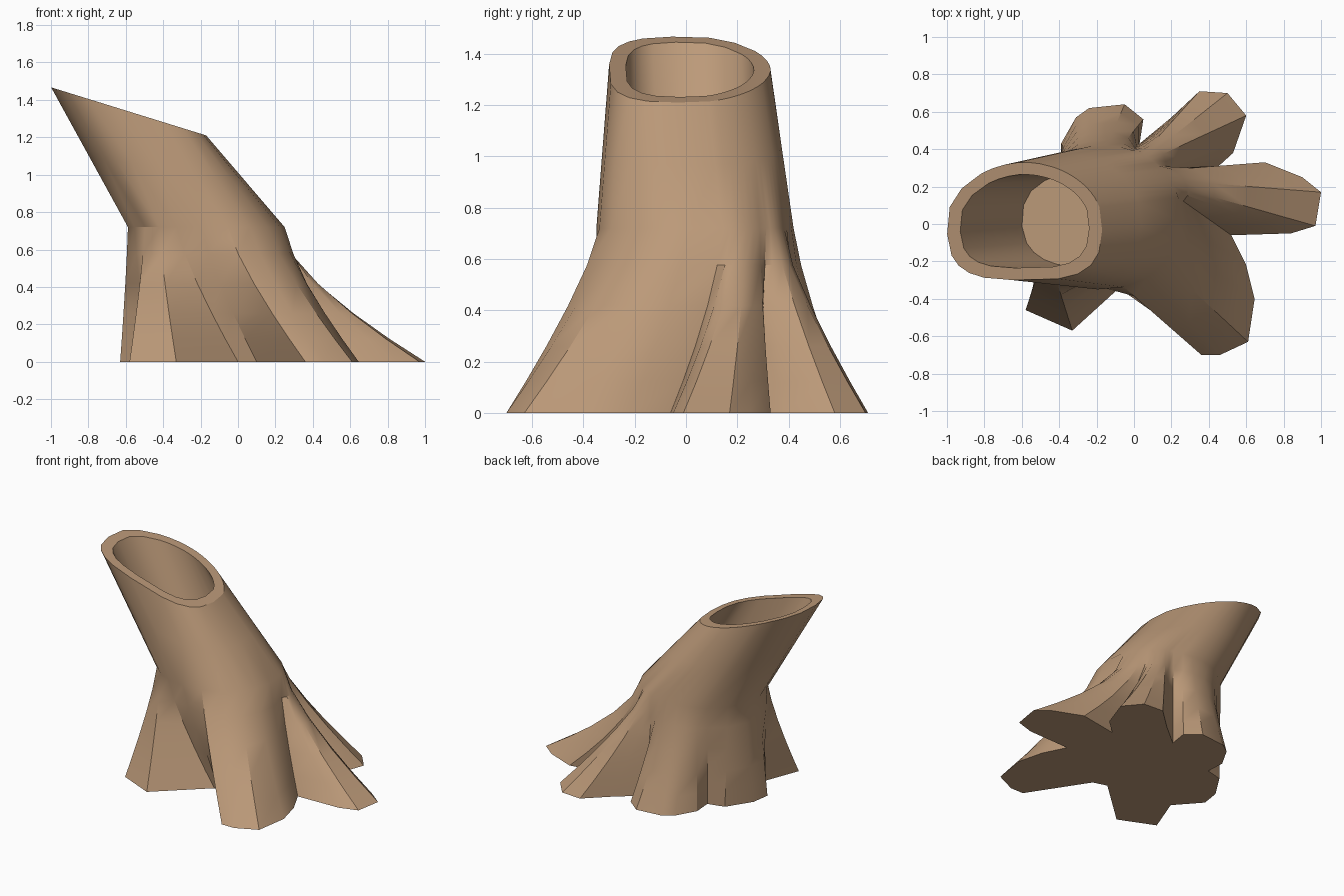
import bpy, bmesh, math

if "Cube" in bpy.data.objects:
    bpy.data.objects.remove(bpy.data.objects["Cube"], do_unlink=True)

# Each root: trunk angle where it starts, flare curve, ground outline from its valley onward
ROOTS = [
    (15, 1.45, [(.52, -.06), (.84, -.05), (.97, -.01), (1, .17), (.9, .25), (.7, .33)]),
    (45, 1.25, [(.42, .28), (.53, .38), (.6, .58), (.5, .7), (.35, .71), (.2, .57)]),
    (68, 1.25, [(.03, .43), (.05, .56), (-.05, .64), (-.24, .62), (-.31, .57), (-.39, .43)]),
    (125, 1.25, [(-.38, .3), (-.5, .27), (-.61, .1), (-.63, -.03)]),
    (205, 1.25, [(-.48, -.2), (-.58, -.46), (-.33, -.57)]),
    (249, 1.25, [(0, -.27), (.1, -.3), (.36, -.7), (.46, -.7), (.61, -.63),
                 (.645, -.4), (.6, -.22)]),
]
NECK_Z = 0.72


def oval(angle, cx, cy, rx, ry, power):
    """Point on a slightly boxy oval."""
    c, s = math.cos(angle), math.sin(angle)
    return (cx + rx * math.copysign(abs(c) ** (2 / power), c),
            cy + ry * math.copysign(abs(s) ** (2 / power), s))


def rim_point(angle, rx, ry):
    """Point on the slanted cut across the top, boxier towards the front."""
    power = 3.2 if math.sin(angle) < 0 else 1.9
    x, y = oval(angle, -.585, .015, rx, ry, power)
    return (x, y, 1.21 - .31 * (x + .17))


def mix(a, b, t):
    return tuple(p + (q - p) * t for p, q in zip(a, b))


# Spread every root's columns evenly over its share of the trunk
outline, angles, flares = [], [], []
for k, (start, flare, points) in enumerate(ROOTS):
    span = (ROOTS[(k + 1) % len(ROOTS)][0] - start) % 360
    for i, point in enumerate(points):
        outline.append(point)
        angles.append(math.radians(start + span * i / len(points)))
        flares.append(flare)

neck = [(*oval(a, -.17, .035, .42, .385, 2.1), NECK_Z) for a in angles]
rim = [rim_point(a, .415, .315) for a in angles]
inner_rim = [rim_point(a, .345, .25) for a in angles]
inner_floor = [(*oval(a, -.27, .02, .33, .25, 2.4), .8) for a in angles]

# Rings from the ground up: flared roots, leaning trunk, then down into the hollow
rings = []
for t in (0, .17, .36, .58, .8):
    rings.append([(*mix(n[:2], b, (1 - t) ** f), NECK_Z * t)
                  for n, b, f in zip(neck, outline, flares)])
rings += [neck, [mix(n, r, .5) for n, r in zip(neck, rim)], rim, inner_rim, inner_floor]

bm = bmesh.new()
loops = [[bm.verts.new(p) for p in ring] for ring in rings]
count = len(outline)
for low, high in zip(loops, loops[1:]):
    for i in range(count):
        j = (i + 1) % count
        bm.faces.new((low[i], low[j], high[j], high[i]))
bm.faces.new(list(reversed(loops[0])))
bm.faces.new(loops[-1])
bmesh.ops.triangulate(bm, faces=[f for f in bm.faces if len(f.verts) > 4])

mesh = bpy.data.meshes.new("hollow_stump")
bm.to_mesh(mesh)
bm.free()
stump = bpy.data.objects.new("hollow_stump", mesh)
bpy.context.collection.objects.link(stump)

# Bark colour
bark = bpy.data.materials.new("tan_bark")
bark.use_nodes = True
colour = (.5, .32, .19, 1)
bark.diffuse_color = colour
bark.node_tree.nodes["Principled BSDF"].inputs["Base Color"].default_value = colour
mesh.materials.append(bark)

bpy.ops.object.select_all(action="DESELECT")
stump.select_set(True)
bpy.context.view_layer.objects.active = stump
bpy.ops.object.shade_smooth_by_angle(angle=math.radians(30))
